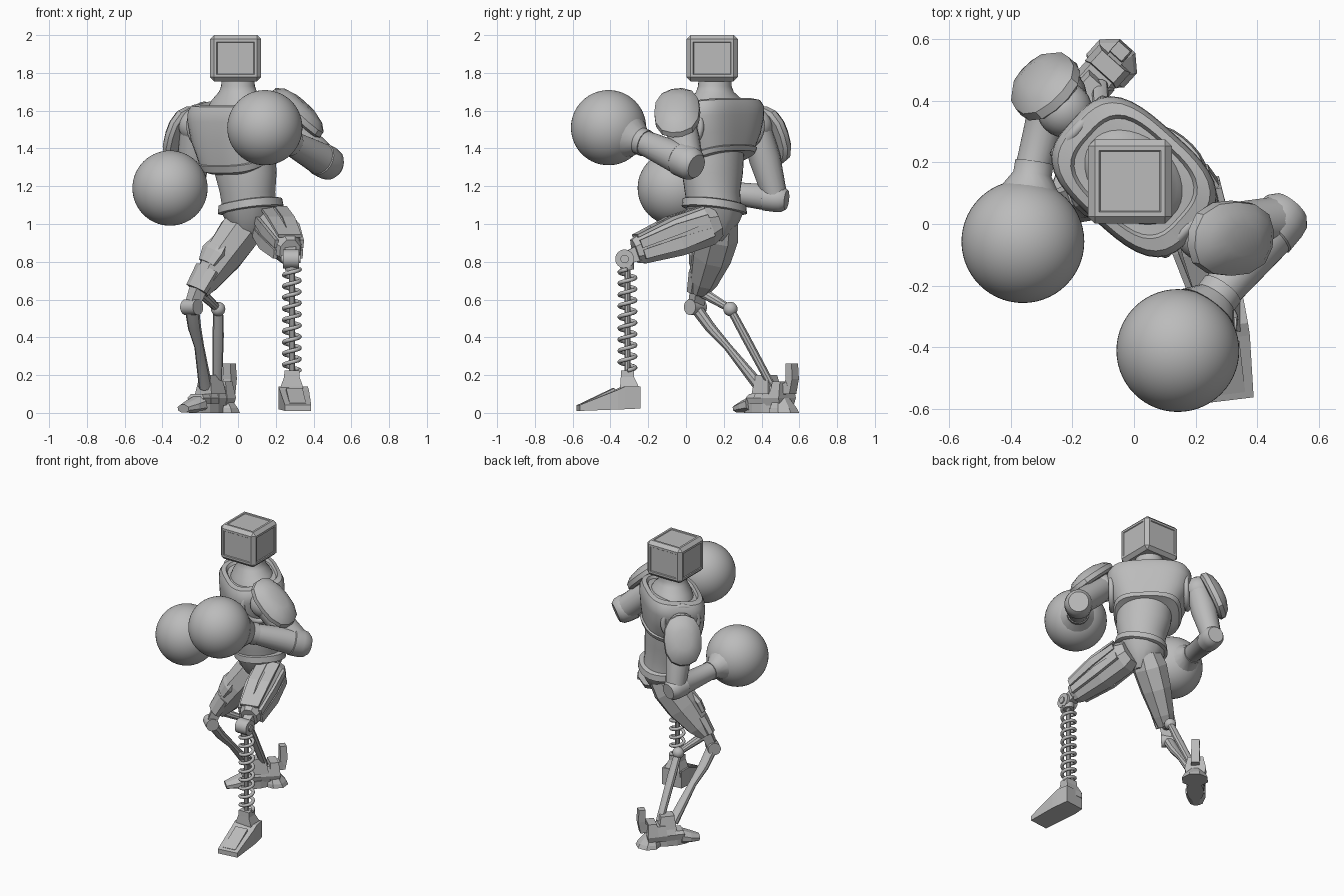
import bpy, bmesh, math
from mathutils import Vector, Matrix

if "Cube" in bpy.data.objects:
    bpy.data.objects.remove(bpy.data.objects["Cube"])

GREY = bpy.data.materials.new("plain_grey")
GREY.use_nodes = True
GREY.diffuse_color = (0.5, 0.5, 0.5, 1)
GREY.node_tree.nodes["Principled BSDF"].inputs["Base Color"].default_value = (0.5, 0.5, 0.5, 1)

X, Y, Z = Vector((1, 0, 0)), Vector((0, 1, 0)), Vector((0, 0, 1))
yaw = math.radians(-42)
U = Vector((math.cos(yaw), math.sin(yaw), 0))    # towards the left shoulder
V = Vector((-math.sin(yaw), math.cos(yaw), 0))   # towards the back


def finish(name, bm, angle=35):
    bmesh.ops.recalc_face_normals(bm, faces=bm.faces)
    mesh = bpy.data.meshes.new(name)
    bm.to_mesh(mesh)
    bm.free()
    mesh.materials.append(GREY)
    for p in mesh.polygons:
        p.use_smooth = angle > 0
    if angle:
        mesh.set_sharp_from_angle(angle=math.radians(angle))
    ob = bpy.data.objects.new(name, mesh)
    bpy.context.scene.collection.objects.link(ob)


def skin(name, stations, n=20, power=2.0, ref=Z, frame=None, angle=35):
    """Skin a chain of stations (point, half width, half depth, tilt)."""
    pts = [Vector(s[0]) for s in stations]
    if frame:
        side, up = frame
    else:
        d = (pts[-1] - pts[0]).normalized()
        side = d.cross(ref).normalized()
        up = side.cross(d).normalized()
    bm = bmesh.new()
    rings = []
    for p, s in zip(pts, stations):
        tilt = s[3] if len(s) > 3 else 0
        ring = []
        for i in range(n):
            a = math.tau * (i + 0.5) / n
            c, q = math.cos(a), math.sin(a)
            r = (abs(c) ** power + abs(q) ** power) ** (-1 / power)
            ring.append(bm.verts.new(p + side * s[1] * r * c + up * s[2] * r * q + Z * tilt * r * q))
        rings.append(ring)
    for a, b in zip(rings, rings[1:]):
        for i in range(n):
            j = (i + 1) % n
            bm.faces.new((a[i], a[j], b[j], b[i]))
    bm.faces.new(rings[0])
    bm.faces.new(rings[-1])
    finish(name, bm, angle)


def block(name, stations, **kw):
    """Four-sided flat-faced version of skin."""
    skin(name, stations, 4, 30, angle=0, **kw)


def rod(name, a, b, r1, r2=None, n=16, **kw):
    r2 = r2 or r1
    skin(name, [(a, r1, r1), (b, r2, r2)], n, **kw)


def ball(name, loc, r, seg=24):
    bm = bmesh.new()
    bmesh.ops.create_uvsphere(bm, u_segments=seg, v_segments=seg // 2, radius=r,
                              matrix=Matrix.Translation(loc))
    finish(name, bm, 60)


def tube(name, pts, r, cyclic=False):
    cu = bpy.data.curves.new(name, "CURVE")
    cu.dimensions = "3D"
    cu.bevel_depth, cu.bevel_resolution, cu.use_fill_caps = r, 2, True
    sp = cu.splines.new("POLY")
    sp.points.add(len(pts) - 1)
    for p, co in zip(sp.points, pts):
        p.co = (*co, 1)
    sp.use_cyclic_u = cyclic
    cu.materials.append(GREY)
    bpy.context.scene.collection.objects.link(bpy.data.objects.new(name, cu))


# Head: box swelling at the middle, with recessed panels on every upright side and the top
bm = bmesh.new()
bmesh.ops.create_cube(bm, size=1, matrix=Matrix.Translation((-0.013, 0.138, 1.878))
                      @ Matrix.Diagonal((0.272, 0.272, 0.245, 1)))
bmesh.ops.bevel(bm, geom=bm.edges[:], offset=0.022, segments=1, affect="EDGES", profile=0.5)
bm.normal_update()
panels = [f for f in bm.faces if f.calc_area() > 0.03 and f.normal.z > -0.5]
bmesh.ops.inset_individual(bm, faces=panels, thickness=0.02, depth=0)
bmesh.ops.inset_individual(bm, faces=panels, thickness=0.005, depth=-0.005)
finish("head", bm, 0)

# Torso
body = (U, V)
C = Vector((0, 0.153, 0))
skin("neck", [(C + Z * 1.62, 0.185, 0.135, 0.02), (C + Z * 1.66, 0.155, 0.12, 0.01),
              (C + Z * 1.7, 0.105, 0.095), (C + Z * 1.73, 0.09, 0.088),
              (C + Z * 1.78, 0.088, 0.086)], 32, frame=body)
skin("chest", [(C + Z * 1.32 + X * 0.02, 0.17, 0.14, 0.06), (C + Z * 1.33 + X * 0.02, 0.205, 0.17, 0.06),
               (C + Z * 1.36 + X * 0.015, 0.217, 0.18, 0.055), (C + Z * 1.365 + X * 0.01, 0.208, 0.17, 0.055),
               (C + Z * 1.46, 0.245, 0.185, 0.03), (C + Z * 1.56, 0.272, 0.19, 0.02),
               (C + Z * 1.61, 0.27, 0.188, 0.02), (C + Z * 1.64, 0.25, 0.175, 0.02),
               (C + Z * 1.648, 0.205, 0.15, 0.02), (C + Z * 1.63, 0.195, 0.14, 0.02),
               (C + Z * 1.63, 0.13, 0.1, 0.02)], 48, 3.2, frame=body, angle=40)
skin("abdomen", [((0.03, 0.145, 1.4), 0.18, 0.15), ((0.04, 0.14, 1.27), 0.175, 0.15),
                 ((0.05, 0.14, 1.17), 0.152, 0.142), ((0.06, 0.15, 1.08), 0.145, 0.14)], 36, frame=body)
hips = (U + Z * 0.16, V)
skin("belt", [((0.065, 0.15, 1.12), 0.15, 0.145), ((0.065, 0.15, 1.115), 0.165, 0.158),
              ((0.068, 0.15, 1.075), 0.17, 0.162), ((0.068, 0.15, 1.07), 0.155, 0.15)], 28, 2.3, frame=hips)
skin("pelvis", [((0.068, 0.15, 1.08), 0.158, 0.152), ((0.07, 0.15, 1.02), 0.13, 0.13),
                ((0.075, 0.15, 0.95), 0.07, 0.085), ((0.075, 0.15, 0.91), 0.03, 0.05)], 12, frame=hips)
for sign, label in ((1, "left"), (-1, "right")):
    mid = C + U * sign * 0.24 + Z * 1.52
    tube(label + "_armhole_ring", [mid + V * math.cos(a) * 0.115 + Z * math.sin(a) * 0.11
                                   for a in (math.tau * i / 32 for i in range(32))], 0.018, True)


# Arms: shoulder ball, upper arm, domed pad, elbow, forearm, cuff and round glove
def arm(label, shoulder, elbow, wrist, glove, r_elbow, r_wrist, pad, half, normal, tangent):
    S, E, W, G, P = map(Vector, (shoulder, elbow, wrist, glove, pad))
    N = Vector(normal).normalized()
    d, g = (W - E).normalized(), (G - W).normalized()
    ball(label + "_shoulder_ball", S, 0.09)
    skin(label + "_upper_arm", [(S, 0.078, 0.078), (S.lerp(E, 0.45), 0.084, 0.084),
                                (E, r_elbow * 0.88, r_elbow * 0.88)], 16)
    skin(label + "_shoulder_pad", [(P - N * 0.015, half * 0.88, 0.105), (P, half, 0.122),
                                   (P + N * 0.03, half * 0.97, 0.12), (P + N * 0.06, half * 0.76, 0.092),
                                   (P + N * 0.078, half * 0.4, 0.048)], 14, 2.5, Vector(tangent))
    skin(label + "_forearm", [(E - d * 0.06, r_elbow * 0.72, r_elbow * 0.72),
                              (E - d * 0.035, r_elbow * 0.94, r_elbow * 0.94),
                              (E, r_elbow, r_elbow), (E + d * 0.06, r_elbow, r_elbow),
                              (E + d * 0.065, r_elbow * 0.95, r_elbow * 0.95),
                              (W, r_wrist, r_wrist)], 20)
    skin(label + "_glove_cuff", [(W - d * 0.01, r_wrist * 1.1, r_wrist * 1.1),
                                 (W + g * 0.03, r_wrist * 1.1, r_wrist * 1.1),
                                 (G - g * 0.17, r_wrist * 1.65, r_wrist * 1.65)], 16)
    ball(label + "_glove", G, 0.199, 56)


arm("left", (0.225, -0.03, 1.55), (0.472, 0.012, 1.325), (0.28, -0.22, 1.43), (0.142, -0.41, 1.51),
    0.09, 0.066, (0.305, -0.045, 1.58), 0.178, (0.66, -0.12, 0.72), Y)
arm("right", (-0.225, 0.37, 1.52), (-0.25, 0.475, 1.135), (-0.325, 0.19, 1.17), (-0.36, -0.057, 1.19),
    0.072, 0.058, (-0.278, 0.437, 1.465), 0.165, (-0.6, 0.62, 0.38), (0.73, 0.68, 0))

# Left leg: raised thigh with long panels, knee axle, spring and wedge foot
A, K = Vector((0.165, 0.165, 1.01)), Vector((0.275, -0.27, 0.855))
skin("left_thigh", [(A, 0.08, 0.08), (A.lerp(K, 0.12), 0.1, 0.108), (A.lerp(K, 0.5), 0.097, 0.106),
                    (A.lerp(K, 0.93), 0.07, 0.08), (K, 0.055, 0.066)], 8, 3, angle=0)
side = (K - A).cross(Z).normalized()
top = side.cross(K - A).normalized()
for i, (su, tu, ws, wt) in enumerate(((0.094, 0.042, 0.01, 0.03), (0.094, -0.035, 0.01, 0.034),
                                      (-0.094, 0.042, 0.01, 0.03), (-0.094, -0.035, 0.01, 0.034),
                                      (0.04, 0.103, 0.034, 0.01), (-0.04, 0.103, 0.034, 0.01))):
    off = side * su + top * tu
    block("left_thigh_panel_%d" % i, [(A.lerp(K, 0.12) + off, ws, wt * 0.7), (A.lerp(K, 0.5) + off, ws, wt),
                                      (A.lerp(K, 0.94) + off * 0.74, ws, wt * 0.75)])
knee = Vector((0.28, -0.325, 0.815))
rod("left_knee_axle", knee - X * 0.043, knee + X * 0.043, 0.05, n=20)
rod("left_knee_pin", knee - X * 0.052, knee + X * 0.052, 0.022)
block("left_knee_link", [(K + Y * 0.04, 0.032, 0.045), (knee, 0.028, 0.032)])
rod("spring_top_cap", (0.285, -0.315, 0.80), (0.285, -0.31, 0.755), 0.04, 0.036, ref=X)
rod("spring_core", (0.285, -0.31, 0.2), (0.285, -0.31, 0.78), 0.016, n=10, ref=X)
turns, steps = 9, 20
tube("spring_coil", [(0.285 + 0.042 * math.cos(math.tau * i / steps),
                      -0.31 + 0.042 * math.sin(math.tau * i / steps),
                      0.225 + 0.535 * i / (turns * steps)) for i in range(turns * steps + 1)], 0.011)
sole = (Vector((0.99, 0.12, 0)), Z)
block("left_foot", [((0.285, -0.25, 0.082), 0.072, 0.06), ((0.292, -0.33, 0.08), 0.08, 0.062),
                    ((0.298, -0.37, 0.07), 0.08, 0.053), ((0.318, -0.57, 0.026), 0.072, 0.016)], frame=sole)
block("left_foot_top_plate", [((0.298, -0.385, 0.123), 0.045, 0.008), ((0.317, -0.55, 0.046), 0.045, 0.006)],
      frame=sole)
block("left_ankle", [((0.285, -0.3, 0.1), 0.065, 0.05), ((0.285, -0.3, 0.14), 0.06, 0.05),
                     ((0.285, -0.31, 0.19), 0.042, 0.036), ((0.285, -0.31, 0.225), 0.04, 0.034)], frame=(X, Y))

# Right leg: thigh, knee guard, paired shin rods
H, R = Vector((0.06, 0.19, 1.03)), Vector((-0.205, 0.075, 0.645))
skin("right_thigh", [(H, 0.088, 0.088), (H.lerp(R, 0.2), 0.108, 0.115), (H.lerp(R, 0.5), 0.095, 0.112),
                     (H.lerp(R, 0.85), 0.07, 0.077), (R, 0.054, 0.047)], 8, 2.8, ref=V, angle=0)
front = -V * 0.085 + Z * 0.02
skin("right_thigh_guard", [(H.lerp(R, 0.28) + front, 0.045, 0.02), (H.lerp(R, 0.5) + front, 0.072, 0.03),
                           (H.lerp(R, 0.66) + front * 0.85, 0.055, 0.026)], 8, 4, ref=V, angle=0)
skin("right_knee_guard", [(H.lerp(R, 0.72) + front * 0.5, 0.074, 0.044), (H.lerp(R, 0.99) + front * 0.3, 0.066, 0.036)],
     8, 4, ref=V, angle=0)
J, B = Vector((-0.245, 0.05, 0.56)), Vector((-0.105, 0.235, 0.55))
rod("right_knee_axle", J - U * 0.045, J + U * 0.045, 0.042)
block("right_knee_bracket", [(R + Z * 0.03, 0.042, 0.032), (J, 0.03, 0.03)])
rod("right_rear_link", R, B, 0.03, 0.02, n=10)
ball("right_rear_joint", B, 0.038)
skin("right_front_shin", [(J, 0.034, 0.038), ((-0.23, 0.13, 0.45), 0.03, 0.035),
                          ((-0.205, 0.22, 0.35), 0.022, 0.026), ((-0.172, 0.39, 0.14), 0.034, 0.036)], 10, ref=X)
skin("right_rear_shin", [(B, 0.022, 0.026), ((-0.105, 0.31, 0.41), 0.024, 0.03),
                         ((-0.11, 0.45, 0.15), 0.022, 0.026)], 10, ref=X)

# Right foot: overlapping wedge segments, toe, flared heel and upright spur
for i in range(4):
    p = Vector((-0.085, 0.51, 0)) - V * 0.058 * i
    w = 0.07 - 0.004 * i
    block("right_foot_segment_%d" % i,
          [(p + Z * 0.04, w * 0.85, 0.03), (p + Z * 0.08, w, 0.036),
           (p + Z * (0.165 - 0.022 * i), w * 0.72, 0.028)], frame=body)
skin("right_toe", [((-0.21, 0.36, 0.045), 0.064, 0.045), ((-0.25, 0.32, 0.034), 0.06, 0.034),
                   ((-0.29, 0.275, 0.022), 0.04, 0.022)], 8, 3, angle=0)
skin("right_heel_flare", [((-0.072, 0.52, 0), 0.085, 0.08), ((-0.075, 0.515, 0.025), 0.078, 0.072),
                          ((-0.085, 0.505, 0.08), 0.045, 0.04)], 8, 2.5, frame=body, angle=0)
skin("right_sole", [((-0.165, 0.41, 0), 0.055, 0.13), ((-0.165, 0.41, 0.05), 0.056, 0.13)],
     12, frame=body, angle=0)
block("right_ankle", [((-0.145, 0.43, 0.1), 0.06, 0.06), ((-0.145, 0.425, 0.2), 0.038, 0.045)], frame=body)
block("right_heel_arm", [((-0.09, 0.5, 0.11), 0.03, 0.03), ((-0.045, 0.555, 0.14), 0.028, 0.026)])
block("right_heel_spur", [((-0.05, 0.548, 0.1), 0.028, 0.024), ((-0.042, 0.562, 0.18), 0.028, 0.024),
                          ((-0.045, 0.56, 0.262), 0.026, 0.022)], frame=body)
